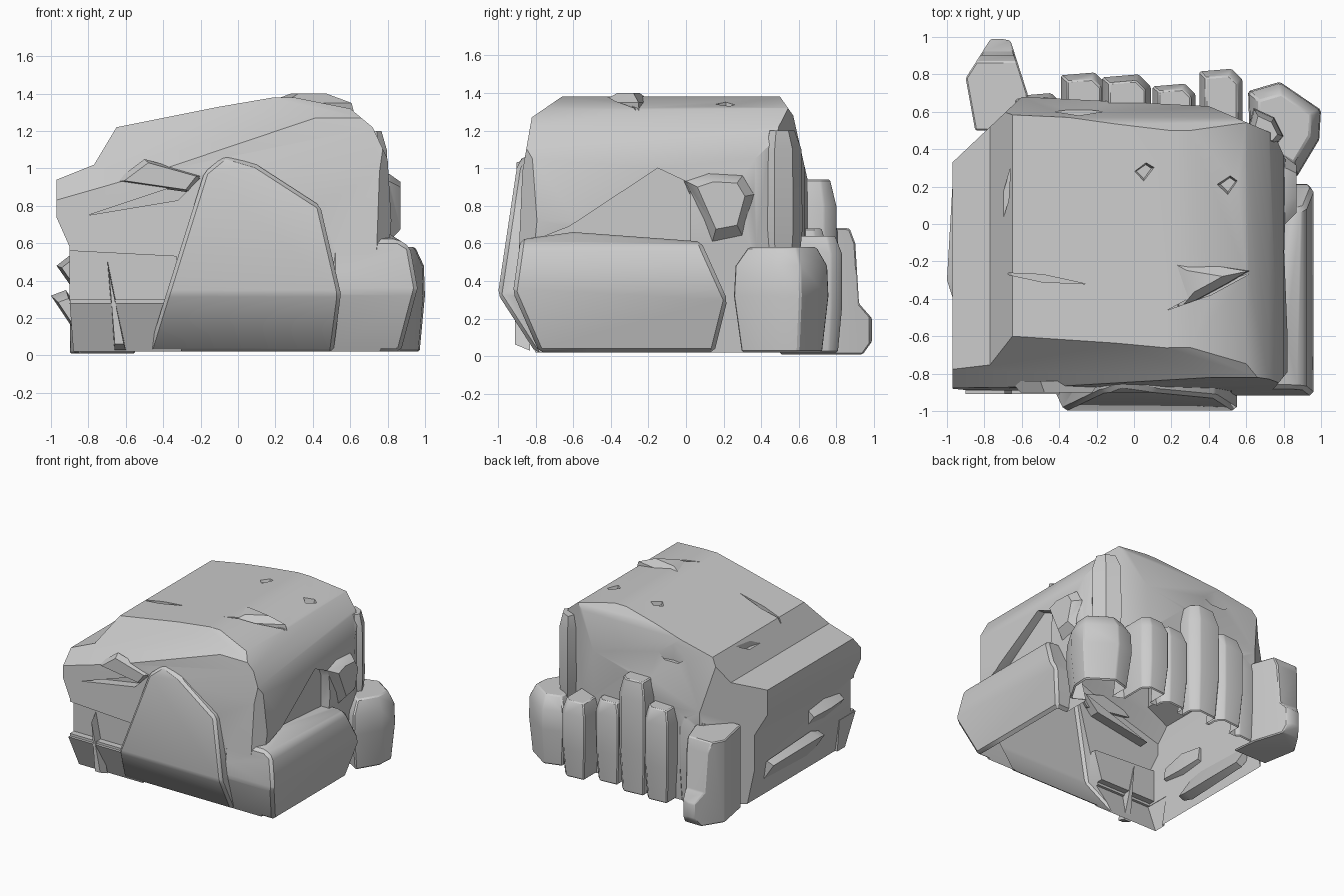
import bpy
import bmesh
from mathutils import Vector

old = bpy.data.objects.get("Cube")
if old:
    bpy.data.objects.remove(old, do_unlink=True)

stone = bpy.data.materials.new("grey stone")
stone.use_nodes = True
stone.diffuse_color = (0.6, 0.6, 0.6, 1)
stone.node_tree.nodes["Principled BSDF"].inputs["Base Color"].default_value = stone.diffuse_color


def prism(name, outline, axis, levels):
    """Loft an outline along an axis through (position, scale) levels."""
    bm = bmesh.new()
    points = [Vector(p) for p in outline]
    centre = sum(points, Vector((0, 0))) / len(points)
    rings = []
    for depth, scale in levels:
        ring = []
        for point in points:
            u, v = centre + (point - centre) * scale
            place = {"x": (depth, u, v), "y": (u, depth, v), "z": (u, v, depth)}
            ring.append(bm.verts.new(place[axis]))
        rings.append(ring)
    for lower, upper in zip(rings, rings[1:]):
        for i in range(len(points)):
            bm.faces.new((lower[i - 1], lower[i], upper[i], upper[i - 1]))
    bm.faces.new(rings[0])
    bm.faces.new(rings[-1])
    bmesh.ops.recalc_face_normals(bm, faces=bm.faces)
    mesh = bpy.data.meshes.new(name)
    bm.to_mesh(mesh)
    bm.free()
    mesh.materials.append(stone)
    block = bpy.data.objects.new(name, mesh)
    bpy.context.collection.objects.link(block)
    return block


def select(block):
    bpy.ops.object.select_all(action="DESELECT")
    block.select_set(True)
    bpy.context.view_layer.objects.active = block


def combine(block, tool, operation):
    """Apply a boolean and remove its tool."""
    modifier = block.modifiers.new("shape", "BOOLEAN")
    modifier.operation = operation
    modifier.object = tool
    modifier.solver = "EXACT"
    select(block)
    bpy.ops.object.modifier_apply(modifier=modifier.name)
    bpy.data.objects.remove(tool, do_unlink=True)


def smooth(block):
    select(block)
    bpy.ops.object.shade_smooth_by_angle(angle=0.5)


def carve(name, **outlines):
    """Intersect the outlines seen along each axis into one block."""
    parts = [prism(name, outline, axis, [(-2, 1), (2, 1)]) for axis, outline in outlines.items()]
    for tool in parts[1:]:
        combine(parts[0], tool, "INTERSECT")
    return parts[0]


# Main boulder
body = carve(
    "boulder",
    y=[(-.86, .02), (.76, .02), (.82, .72), (.8, 1.05), (.72, 1.22), (.6, 1.32), (.25, 1.39),
       (-.1, 1.33), (-.65, 1.22), (-.77, 1.02), (-.97, .94), (-.98, .76), (-.9, .58), (-.9, .3)],
    x=[(-.78, .02), (-.9, .3), (-.87, .98), (-.82, 1.27), (-.66, 1.38), (.5, 1.38),
       (.57, 1.28), (.7, .7), (.66, .02)],
    z=[(-.97, -.89), (.74, -.89), (.83, -.78), (.83, .3), (.75, .48), (.4, .63), (-.6, .68), (-.97, .33)])


def cut(outline, axis, start, end, taper=1):
    combine(body, prism("cutter", outline, axis, [(start, taper), (end, 1)]), "DIFFERENCE")


def attach(block, chamfer=0):
    """Chamfer a stone and fuse it to the boulder."""
    if chamfer:
        modifier = block.modifiers.new("chamfer", "BEVEL")
        modifier.width = chamfer
        modifier.segments = 1
        modifier.angle_limit = 0.5
        select(block)
        bpy.ops.object.modifier_apply(modifier=modifier.name)
    combine(body, block, "UNION")


def chunk(name, left, right, front, back, top):
    """Upright broken stone: narrow foot, full waist, sloping crown, one clipped corner."""
    clip = (right - left) / 4
    outline = [(left, front), (right, front), (right, back - clip), (right - clip, back),
               (left, back - clip / 4)]
    attach(prism(name, outline, "z", [(.02, .85), (top * .4, 1), (top * .85, 1), (top, .75)]), .008)


# Slanted break along the front of the crown
bm = bmesh.new()
bm.from_mesh(body.data)
sliced = bmesh.ops.bisect_plane(bm, geom=bm.verts[:] + bm.edges[:] + bm.faces[:], clear_outer=True,
                                plane_co=(-.65, -.6, 1.22), plane_no=(-.06, -.24, .22))
bmesh.ops.holes_fill(bm, edges=[e for e in bm.edges if e.is_boundary])
bmesh.ops.recalc_face_normals(bm, faces=bm.faces)
bm.to_mesh(body.data)
bm.free()

# Broken hollow under the right overhang, front undercut and crack
cut([(-.62, .69), (-.15, 1), (.02, .92), (.02, .6), (-.85, .6)], "x", .74, .9)
cut([(-1.1, .57), (-.33, .53), (-.3, .3), (-1.1, .3)], "y", -.84, -1)
cut([(-.8, .75), (-.2, .95), (-.32, .83)], "y", -.8, -1)

# Cracks across the crown
for start, end, floor in [((-.72, -.26), (-.26, -.32), 1.18), ((.18, -.46), (.63, -.26), 1.31),
                          ((-.42, .6), (-.17, .6), 1.1), ((-.72, -.04), (-.66, .3), 1.14)]:
    a, b = Vector(start), Vector(end)
    side = (b - a).orthogonal().normalized() * 0.02
    middle = (a + b) / 2
    cut([a, middle + side, b, middle - side], "z", floor, 1.5)

# Small chipped pits
for x, y, floor in [(.05, .28, 1.33), (.5, .21, 1.3)]:
    cut([(x - .08, y), (x + .02, y + .07), (x + .08, y + .03), (x, y - .08)], "z", floor, 1.42, 0.5)

# Large plate leaning on the front
attach(carve("front_plate",
             y=[(-.48, .02), (-.18, .98), (-.07, 1.07), (.1, 1.02), (.44, .8), (.55, .33), (.51, .02)],
             x=[(-.8, .02), (-1, .33), (-.9, 1), (-.85, 1.1), (-.6, 1.1), (-.6, .02)]), .02)

# Thick slab along the right flank
attach(carve("flank_slab",
             x=[(-.78, .02), (-.92, .34), (-.88, .62), (-.6, .66), (.08, .61), (.22, .3), (.15, .02)],
             y=[(.5, .02), (.87, .02), (.96, .36), (.92, .58), (.78, .67), (.5, .67)]), .025)

# Foot on the front left
attach(carve("front_left_foot",
             y=[(-.88, .02), (-.9, .28), (-.35, .29), (-.3, .02)],
             x=[(-.8, .02), (-.91, .28), (-.7, .29), (-.7, .02)]))

# Lump and tall block on the right flank
attach(prism("flank_lump", [(0, .93), (.12, .97), (.3, .96), (.36, .86), (.3, .64), (.14, .61)], "x",
             [(.7, 1.1), (.81, 1), (.87, .7)]))
attach(prism("corner_block", [(.58, .4), (.76, .42), (.8, .47), (.75, .57), (.64, .62)], "z",
             [(.5, .85), (.68, 1), (1.1, .95), (1.2, .65)]))

# Broken stones along the back
attach(prism("corner_chunk", [(.62, .4), (.61, .71), (.78, .76), (1, .61), (.99, .45), (.87, .25)], "z",
             [(.02, .85), (.32, 1), (.48, .97), (.58, .72)]), .01)
chunk("back_chunk_one", .35, .58, .5, .83, .64)
chunk("back_chunk_two", .1, .33, .5, .75, .68)
chunk("back_pillar_tall", -.17, .09, .5, .8, .94)
chunk("back_pillar_low", -.39, -.15, .5, .81, .77)
chunk("back_ledge", -.66, -.37, .5, .7, .72)

# Leaning buttress with a flared foot
attach(carve("left_buttress",
             x=[(.5, .01), (.94, .01), (.99, .08), (.99, .2), (.92, .28), (.9, .6), (.87, .68), (.5, .69)],
             z=[(-.84, .45), (-.9, .78), (-.76, 1), (-.66, .98), (-.57, .7), (-.55, .5)]), .008)

# Open underside
bm = bmesh.new()
bm.from_mesh(body.data)
base = [f for f in bm.faces if f.normal.z < -0.95 and 0.015 < f.calc_center_median().z < 0.04]
bmesh.ops.delete(bm, geom=base, context="FACES")
bm.to_mesh(body.data)
bm.free()
smooth(body)

# Thin flakes on the left and front
smooth(prism("lower_flake", [(-1, .32), (-.92, .35), (-.75, .08), (-.82, .05)], "y",
             [(-.42, .7), (-.3, 1), (.25, .75)]))
smooth(prism("upper_flake", [(-.97, .48), (-.88, .55), (-.86, .4), (-.9, .38)], "y",
             [(-.7, .6), (-.5, 1), (-.3, .7)]))
smooth(prism("front_sliver", [(-.7, .52), (-.6, .03), (-.66, .03)], "y", [(-.83, 1), (-.91, .8)]))
smooth(prism("front_ledge", [(-.66, .93), (-.5, 1.05), (-.18, .96), (-.25, .87)], "y",
             [(-.84, 1), (-.9, .8)]))

# Raised shard on the crown
smooth(prism("crown_shard", [(.14, -.17), (.62, -.25), (.5, -.32), (.24, -.46)], "z",
             [(1.3, 1), (1.35, .95), (1.4, .4)]))
